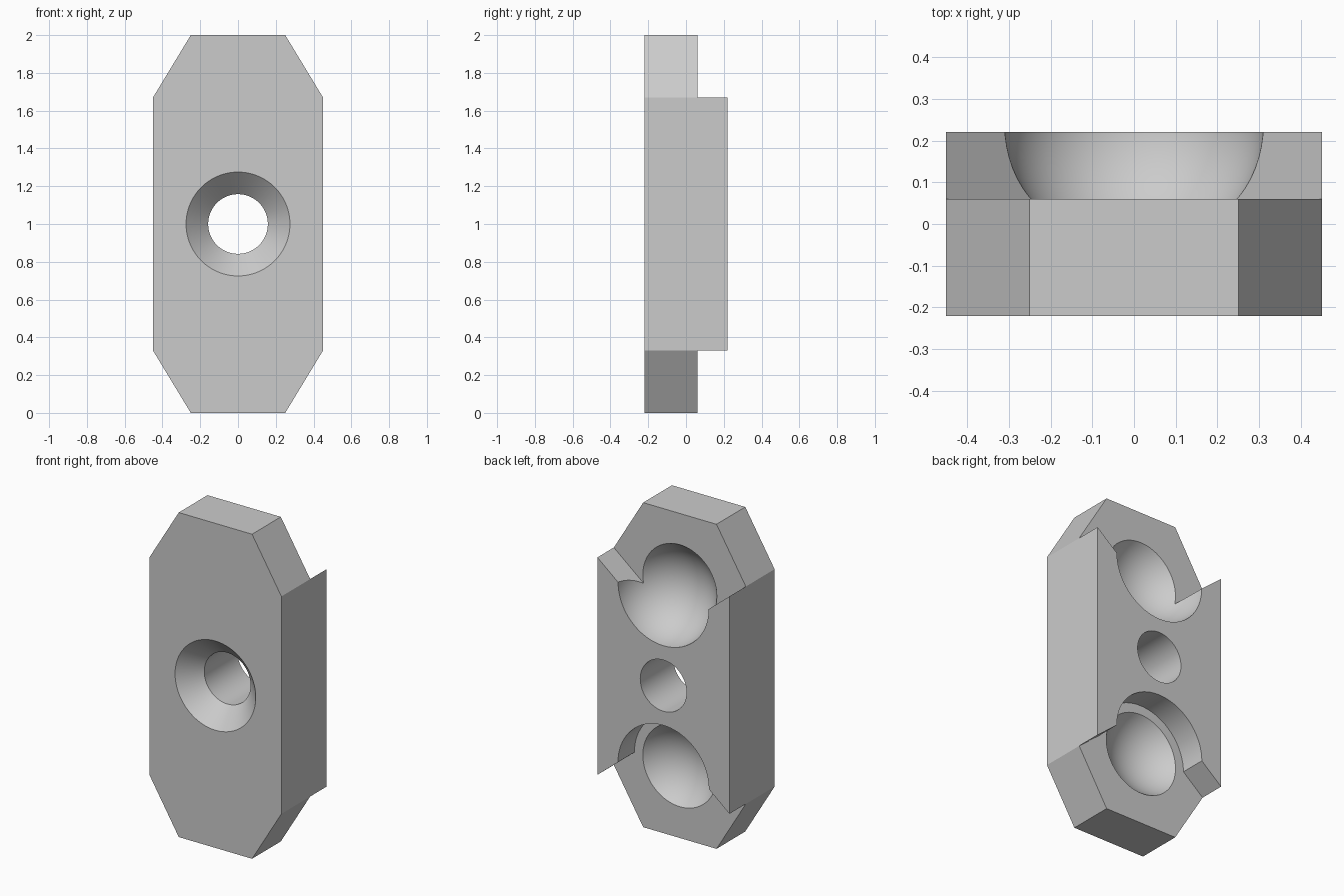
import bpy, bmesh
from math import pi, sin, cos
from mathutils import Matrix

if "Cube" in bpy.data.objects:
    bpy.data.objects.remove(bpy.data.objects["Cube"])

FRONT, LEDGE, BACK = -0.22, 0.06, 0.22
HALF_W, SHOULDER, SLOPE = 0.45, 0.33, 0.82
SOCKET_R, SOCKET_Z = 0.31, 0.445

grey = bpy.data.materials.new("plain_grey")
grey.use_nodes = True
grey.diffuse_color = (0.6, 0.6, 0.6, 1)
grey.node_tree.nodes["Principled BSDF"].inputs["Base Color"].default_value = grey.diffuse_color


def finish(name, bm):
    bmesh.ops.recalc_face_normals(bm, faces=bm.faces)
    mesh = bpy.data.meshes.new(name)
    bm.to_mesh(mesh)
    bm.free()
    mesh.materials.append(grey)
    obj = bpy.data.objects.new(name, mesh)
    bpy.context.collection.objects.link(obj)
    return obj


def prism(name, outline, y0, y1):
    """Extrude an x-z outline along y."""
    bm = bmesh.new()
    face = bm.faces.new([bm.verts.new((x, y0, z)) for x, z in outline])
    new = bmesh.ops.extrude_face_region(bm, geom=[face])["geom"]
    verts = [v for v in new if isinstance(v, bmesh.types.BMVert)]
    bmesh.ops.translate(bm, verts=verts, vec=(0, y1 - y0, 0))
    return finish(name, bm)


def lathe(name, profile, steps=72):
    """Closed solid of revolution about the y axis at mid height, from (radius, y) points."""
    bm = bmesh.new()
    rings = [[bm.verts.new((r * cos(2 * pi * i / steps), y, 1 + r * sin(2 * pi * i / steps)))
              for i in range(steps)] for r, y in profile]
    for a, b in zip(rings, rings[1:]):
        for i in range(steps):
            j = (i + 1) % steps
            bm.faces.new((a[i], a[j], b[j], b[i]))
    bm.faces.new(rings[0])
    bm.faces.new(rings[-1])
    return finish(name, bm)


def ball(name, z):
    bm = bmesh.new()
    place = Matrix.Translation((0, 0.24, z)) @ Matrix.Rotation(pi / 2, 4, "X")
    bmesh.ops.create_uvsphere(bm, u_segments=72, v_segments=36, radius=SOCKET_R, matrix=place)
    return finish(name, bm)


def step_z(x):
    """Height of the slanted lower step at distance x from the middle."""
    return SHOULDER + (HALF_W - x) * SLOPE


# Eight-sided plate
corners = [(0.25, 0), (HALF_W, SHOULDER), (HALF_W, 2 - SHOULDER), (0.25, 2)]
body = prism("clamp_plate", corners + [(-x, z) for x, z in reversed(corners)], FRONT, BACK)

# Upper slanted step, ending inside the ball socket
right = [(0.6, 2.3), (0.6, 2 - step_z(0.6)), (0.22, 2 - step_z(0.22))]
upper_step = prism("upper_step_cutter", right + [(-x, z) for x, z in reversed(right)], LEDGE, 0.5)

# Lower slanted step joined to a round recess
arc = [(SOCKET_R * cos(pi * i / 36), SOCKET_Z + SOCKET_R * sin(pi * i / 36)) for i in range(37)]
lower = [(0.6, -0.3), (0.6, step_z(0.6))] + arc + [(-0.6, step_z(0.6)), (-0.6, -0.3)]
lower_step = prism("lower_step_cutter", lower, LEDGE, 0.5)

# Countersunk bolt hole and the two ball sockets
bolt = lathe("bolt_hole_cutter", [(0.375, FRONT - 0.1), (0.158, FRONT + 0.117), (0.158, 0.5)])
cutters = [upper_step, lower_step, bolt,
           ball("upper_socket_cutter", 2 - SOCKET_Z), ball("lower_socket_cutter", SOCKET_Z)]

bpy.ops.object.select_all(action="DESELECT")
body.select_set(True)
bpy.context.view_layer.objects.active = body
for cutter in cutters:
    cutter.hide_render = True
    cut = body.modifiers.new(cutter.name, "BOOLEAN")
    cut.operation, cut.solver, cut.object = "DIFFERENCE", "EXACT", cutter
    bpy.ops.object.modifier_apply(modifier=cut.name)
    bpy.data.objects.remove(cutter)
bpy.ops.object.shade_smooth_by_angle(angle=0.4)
